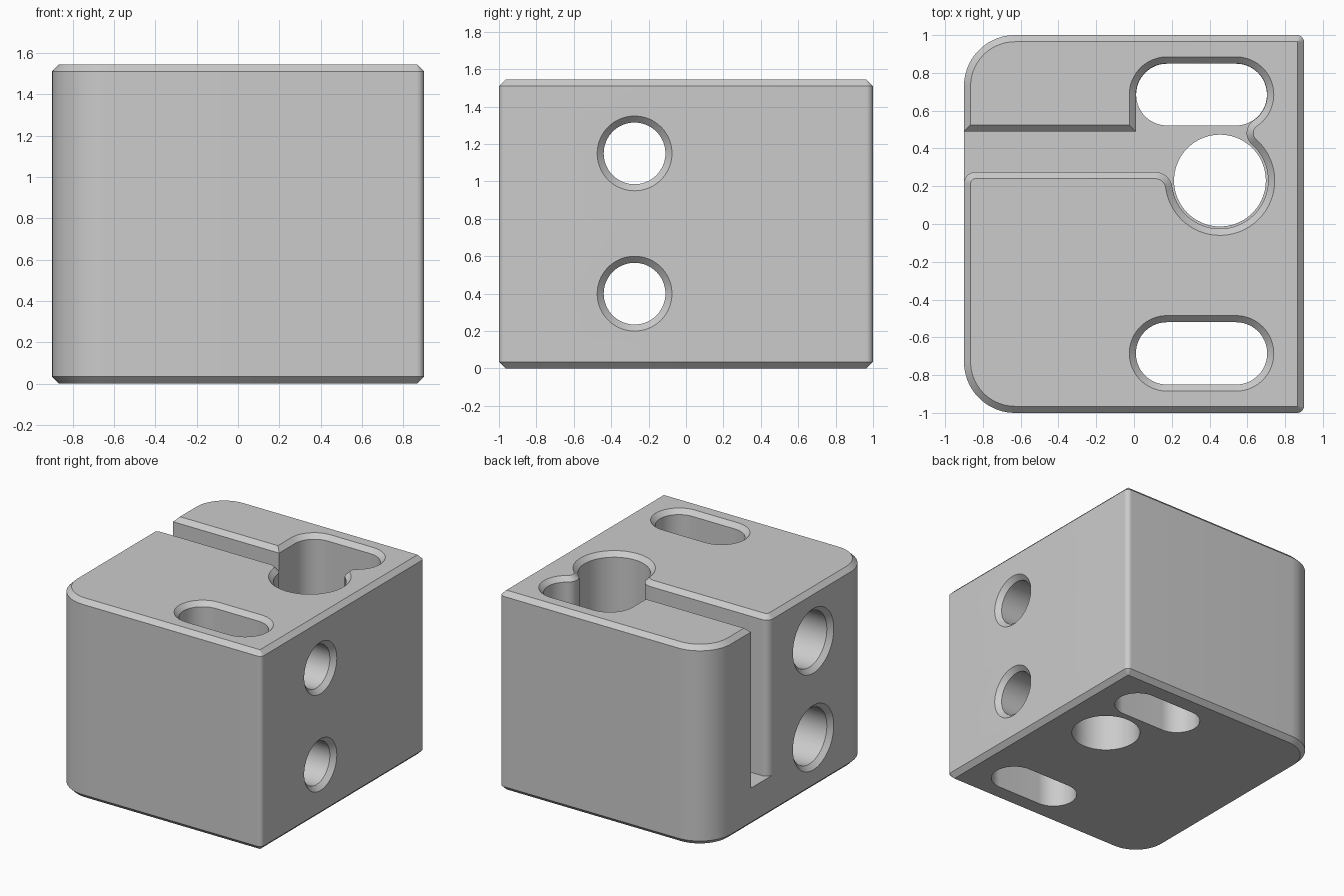
import bpy, bmesh
from math import radians, degrees, cos, sin, atan2, sqrt, hypot
from mathutils import Vector

if "Cube" in bpy.data.objects:
    bpy.data.objects.remove(bpy.data.objects["Cube"], do_unlink=True)

HEIGHT, FLOOR, CHAMFER = 1.545, 0.3, 0.035

grey = bpy.data.materials.new("plain_grey")
grey.use_nodes = True
COLOUR = (0.6, 0.6, 0.6, 1)
grey.diffuse_color = COLOUR
grey.node_tree.nodes["Principled BSDF"].inputs["Base Color"].default_value = COLOUR


def arc(c, r, a, b):
    n = max(6, int(abs(b - a) / 5))
    angles = [radians(a + (b - a) * i / n) for i in range(n + 1)]
    return [Vector((c[0] + r * cos(t), c[1] + r * sin(t))) for t in angles]


def heading(a, b):
    return degrees(atan2(b[1] - a[1], b[0] - a[0]))


def clean(points):
    return [p for i, p in enumerate(points) if (p - points[i - 1]).length > 1e-4]


def inset(points, d):
    """Move a counter-clockwise outline inwards with mitred corners."""
    out = []
    for i, p in enumerate(points):
        e1 = (p - points[i - 1]).normalized()
        e2 = (points[(i + 1) % len(points)] - p).normalized()
        n1, n2 = Vector((-e1.y, e1.x)), Vector((-e2.y, e2.x))
        out.append(p + (n1 + n2) * d / (1 + n1.dot(n2)))
    return out


def loft(name, layers, along_x=False):
    """Join outlines of equal length, each at its own height, into a solid."""
    bm = bmesh.new()
    rings = []
    for pts, h in layers:
        rings.append([bm.verts.new((h, p.x, p.y) if along_x else (p.x, p.y, h)) for p in pts])
    for low, high in zip(rings, rings[1:]):
        for i in range(len(low)):
            j = (i + 1) % len(low)
            bm.faces.new((low[i], low[j], high[j], high[i]))
    bm.faces.new(rings[0][::-1])
    bm.faces.new(rings[-1])
    mesh = bpy.data.meshes.new(name)
    bm.to_mesh(mesh)
    bm.free()
    mesh.materials.append(grey)
    ob = bpy.data.objects.new(name, mesh)
    bpy.context.collection.objects.link(ob)
    return ob


def combine(target, other, operation):
    """Apply a boolean and drop the helper."""
    mod = target.modifiers.new(operation.title(), "BOOLEAN")
    mod.operation, mod.object, mod.solver = operation, other, "EXACT"
    bpy.context.view_layer.objects.active = target
    bpy.ops.object.modifier_apply(modifier=mod.name)
    bpy.data.objects.remove(other, do_unlink=True)


def obround(y, r):
    return arc((0.54, y), r, -90, 90) + arc((0.175, y), r, 90, 270)


def circle(c, r):
    return arc(c, r, 0, 360)[:-1]


# Outer corners: broad on the left side, slight on the right
shell = [arc((-0.63, -0.73), 0.27, 180, 270), arc((0.864, -0.964), 0.036, 270, 360),
         arc((0.864, 0.964), 0.036, 0, 90), arc((-0.63, 0.73), 0.27, 90, 180)]
shell = clean(sum(shell, []))

# Pocket: side slot, back obround, nose, bore and the two slot fillets
bore, bore_r = Vector((0.455, 0.23)), 0.255
end, end_r = Vector((0.54, 0.685)), 0.165
nose_r, fillet_r = 0.08, 0.09
gap = end - bore
reach_a, reach_b = bore_r + nose_r, end_r + nose_r
along = (reach_a ** 2 - reach_b ** 2 + gap.length_squared) / (2 * gap.length)
side = sqrt(reach_a ** 2 - along ** 2)
u = gap.normalized()
nose = bore + u * along + Vector((u.y, -u.x)) * side
fy = 0.275 - fillet_r
fillet = Vector((bore.x - sqrt((bore_r + fillet_r) ** 2 - (fy - bore.y) ** 2), fy))

pocket = [Vector((-0.9, 0.49)), Vector((0.01, 0.49))]
pocket += arc((0.175, 0.685), end_r, 180, 90)
pocket += arc(end, end_r, 90, heading(end, nose))
pocket += arc(nose, nose_r, heading(nose, end), heading(nose, bore) % 360)
pocket += arc(bore, bore_r, heading(bore, nose), heading(bore, fillet) % 360 - 360)
pocket += arc(fillet, fillet_r, heading(fillet, bore), 90)
pocket += arc((-0.84, 0.215), 0.06, 90, 180)
outline = clean(shell + pocket)

# Upper body with chamfered rim, and the base slab under the pocket
block = loft("clamp_block", [(outline, FLOOR), (outline, HEIGHT - CHAMFER),
                             (inset(outline, CHAMFER), HEIGHT)])
base = loft("base_slab", [(inset(shell, CHAMFER), 0), (shell, CHAMFER), (shell, FLOOR)])

# Openings through the pocket floor
for name, shape in (("bore_cutter", circle(bore, 0.243)),
                    ("back_slot_cutter", obround(0.685, 0.1635))):
    combine(base, loft(name, [(shape, -0.1), (shape, FLOOR + 0.1)]), "DIFFERENCE")
combine(block, base, "UNION")

# Front obround slot, countersunk at the top
front = [(0.165, -0.1), (0.165, HEIGHT - CHAMFER), (0.25, HEIGHT + 0.05)]
combine(block, loft("front_slot_cutter", [(obround(-0.685, r), z) for r, z in front]),
        "DIFFERENCE")

# Stepped cross holes, countersunk at both ends
steps = [(0.3, -0.95), (0.215, -0.865), (0.215, -0.3), (0.165, -0.3),
         (0.165, 0.865), (0.25, 0.95)]
for z in (0.4, 1.15):
    layers = [(circle((-0.275, z), r), x) for r, x in steps]
    combine(block, loft("cross_hole_cutter", layers, True), "DIFFERENCE")

bpy.ops.object.select_all(action="DESELECT")
block.select_set(True)
bpy.context.view_layer.objects.active = block
bpy.ops.object.shade_smooth_by_angle(angle=radians(25))
